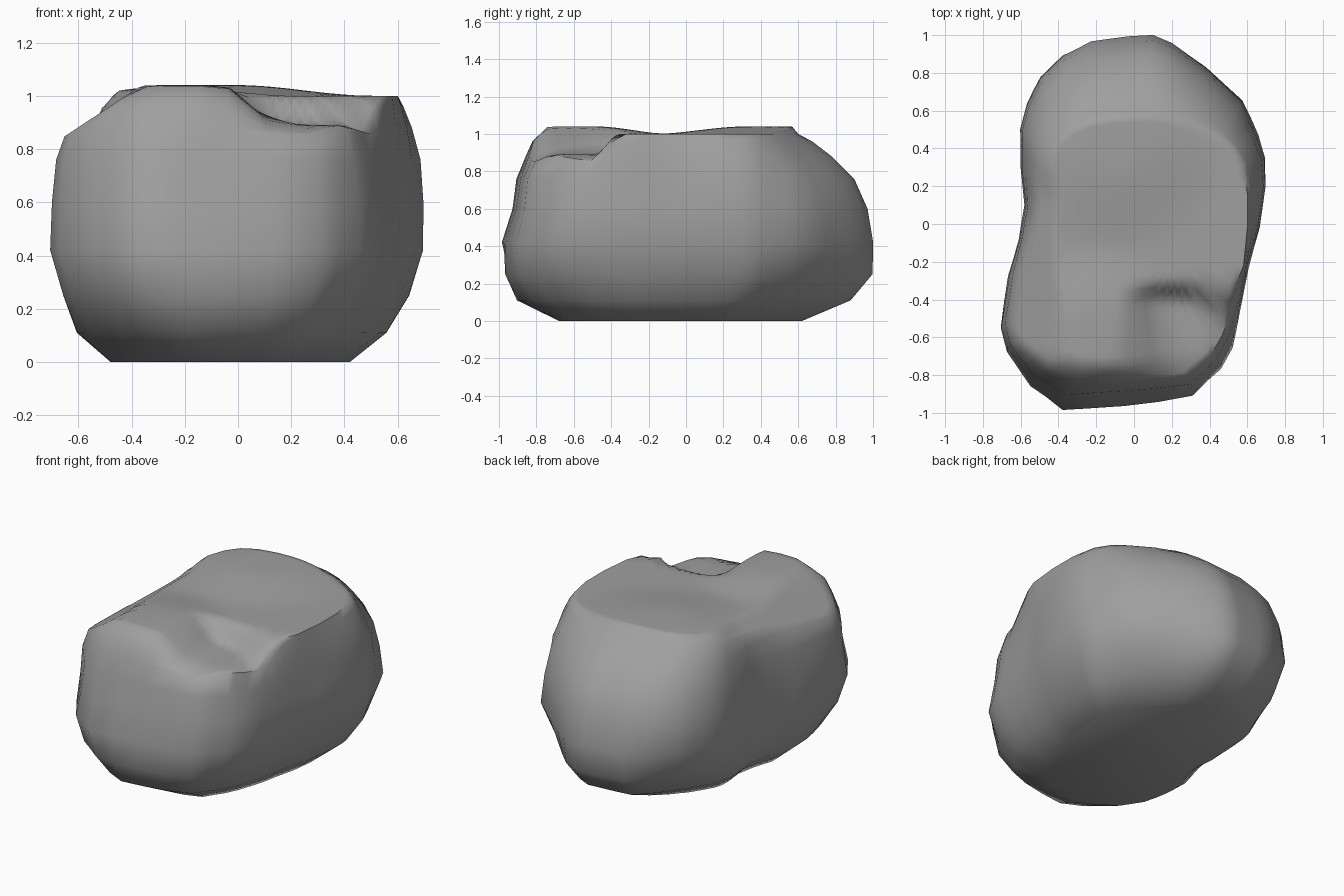
import bpy
import bmesh
from math import hypot
from mathutils import Vector, noise

cube = bpy.data.objects.get("Cube")
if cube:
    bpy.data.objects.remove(cube)

# Widest outline of the boulder, seen from above
OUTLINE = [(.1, 1), (-.03, .99), (-.23, .97), (-.38, .89), (-.49, .77), (-.56, .63),
           (-.6, .5), (-.6, .3), (-.58, .1), (-.61, -.08), (-.67, -.28), (-.7, -.55),
           (-.67, -.68), (-.55, -.87), (-.38, -1), (-.05, -.97), (.31, -.92),
           (.46, -.78), (.52, -.66), (.56, -.47), (.61, -.24), (.67, -.02),
           (.7, .2), (.7, .35), (.66, .47), (.57, .65), (.38, .83), (.2, .96)]

# Rim of the flat top, point for point
RIM = [(.08, .6), (0, .6), (-.13, .59), (-.25, .57), (-.35, .53), (-.42, .46),
       (-.47, .35), (-.49, .2), (-.5, .06), (-.52, -.08), (-.56, -.26), (-.6, -.5),
       (-.57, -.6), (-.44, -.72), (-.28, -.78), (-.04, -.78), (.25, -.75),
       (.36, -.65), (.42, -.55), (.5, -.42), (.58, -.22), (.6, -.02),
       (.6, .16), (.57, .32), (.52, .4), (.45, .46), (.3, .55), (.17, .59)]

# Underside: height, corner trim, then reach to -x, +x, -y and +y
LOWER = [(0, .08, .5, .42, .69, .62), (.11, .08, .63, .56, .91, .88),
         (.25, .04, .68, .64, .98, .99), (.42, 0, .7, .7, .99, 1)]
# Shoulder: height, share of the way from outline to rim, reach to -y
UPPER = [(.6, .07, .95), (.76, .25, .96), (.88, .55, .97), (.96, .82, 1), (1, 1, 1)]


def ramp(a, b, v):
    t = min(1, max(0, (v - a) / (b - a)))
    return t * t * (3 - 2 * t)


def top_height(x, y):
    """Flat top with two swellings, a sloping side and a broken-off front corner."""
    h = 1 + .04 * ramp(.5, .1, hypot(x + .2, y + .58)) + .04 * ramp(.6, .1, hypot(x + .1, y - .42))
    h = min(h, 1.04 - .66 * max(0, -x - .36 - .08 * ramp(.1, .45, y)))
    edge = .08 * ramp(.25, .55, x)
    chip = ramp(-.06, .14, x) * ramp(-.3 - edge, -.41 - edge, y)
    return h - chip * (.11 + .04 * ramp(.36, .55, x) + .06 * ramp(-.68, -.9, y))


def subdivided(loop):
    pts = []
    for a, b in zip(loop, loop[1:] + loop[:1]):
        pts += [Vector(a), (Vector(a) + Vector(b)) / 2]
    return pts


bm = bmesh.new()
outline, rim = subdivided(OUTLINE), subdivided(RIM)
rings = []


def add_ring(points, z):
    ring = []
    for p in points:
        if 0 < z < 1:
            p = p * (1 + .02 * noise.noise(Vector((p.x * 2.6, p.y * 2.6, z * 3))))
        ring.append(bm.verts.new((p.x, p.y, min(z, top_height(p.x, p.y)))))
    rings.append(ring)


# Sides, from the flat base up to the shoulder
for z, trim, left, right, front, back in LOWER:
    add_ring([Vector((p.x * (right if p.x > 0 else left) / .7,
                      p.y * (back if p.y > 0 else front)))
              * (1 - trim * ramp(.2, .4, abs(p.x * p.y))) for p in outline], z)
for z, share, front in UPPER:
    ring = [p.lerp(q, share) for p, q in zip(outline, rim)]
    add_ring([Vector((p.x, p.y * (front if p.y < 0 else 1))) for p in ring], z)

# Top, closing in on the centre
STEPS = 20
for i in range(1, STEPS):
    s = 1 - i / STEPS
    rings.append([bm.verts.new((*(p * s), top_height(*(p * s)))) for p in rim])

for low, high in zip(rings, rings[1:]):
    n = len(low)
    for i in range(n):
        j = (i + 1) % n
        bm.faces.new((low[i], low[j], high[j], high[i]))
bm.faces.new(rings[0])
bm.faces.new(rings[-1])
bmesh.ops.recalc_face_normals(bm, faces=bm.faces)

mesh = bpy.data.meshes.new("boulder")
bm.to_mesh(mesh)
bm.free()
boulder = bpy.data.objects.new("boulder", mesh)
bpy.context.collection.objects.link(boulder)

# Plain grey stone
stone = bpy.data.materials.new("grey stone")
stone.use_nodes = True
grey = (.35, .35, .35, 1)
stone.diffuse_color = grey
bsdf = stone.node_tree.nodes["Principled BSDF"]
bsdf.inputs["Base Color"].default_value = grey
bsdf.inputs["Roughness"].default_value = .9
mesh.materials.append(stone)

bpy.ops.object.select_all(action="DESELECT")
boulder.select_set(True)
bpy.context.view_layer.objects.active = boulder
bpy.ops.object.shade_smooth_by_angle(angle=1)
